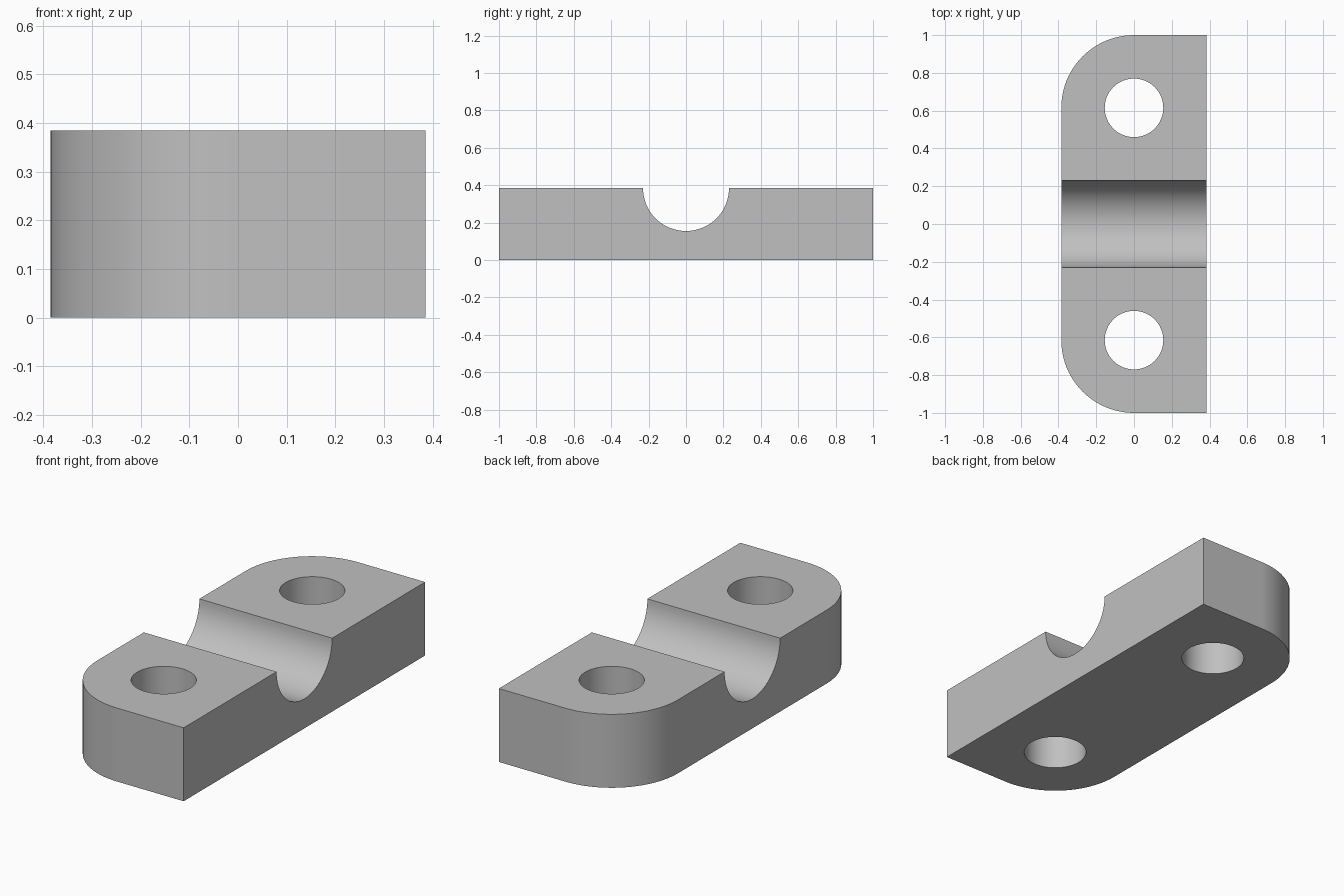
import bpy
import bmesh
from math import cos, sin, pi

HALF_W, HALF_L, HEIGHT = 0.385, 1.0, 0.385
HOLE_Y = HALF_L - HALF_W      # holes share their centres with the rounded corners
HOLE_R, GROOVE_R = 0.155, 0.23

if "Cube" in bpy.data.objects:
    bpy.data.objects.remove(bpy.data.objects["Cube"], do_unlink=True)

# Plain grey material
grey = bpy.data.materials.new("plain_grey")
grey.use_nodes = True
colour = (0.53, 0.53, 0.53, 1)
grey.diffuse_color = colour
grey.node_tree.nodes["Principled BSDF"].inputs["Base Color"].default_value = colour


def corner(centre_y, start, steps=24):
    """Quarter circle outline of one rounded corner."""
    return [(HALF_W * cos(start + pi / 2 * i / steps),
             centre_y + HALF_W * sin(start + pi / 2 * i / steps))
            for i in range(steps + 1)]


# Block: outline with two rounded corners, extruded upward
outline = [(HALF_W, -HALF_L), (HALF_W, HALF_L)]
outline += corner(HOLE_Y, pi / 2) + corner(-HOLE_Y, pi)
bm = bmesh.new()
base = bm.faces.new([bm.verts.new((x, y, 0)) for x, y in outline])
top = bmesh.ops.extrude_face_region(bm, geom=[base])["geom"]
bmesh.ops.translate(bm, vec=(0, 0, HEIGHT),
                    verts=[v for v in top if isinstance(v, bmesh.types.BMVert)])
bmesh.ops.recalc_face_normals(bm, faces=bm.faces)
mesh = bpy.data.meshes.new("clamp_block")
bm.to_mesh(mesh)
bm.free()
block = bpy.data.objects.new("clamp_block", mesh)
bpy.context.collection.objects.link(block)
mesh.materials.append(grey)


def cut(name, radius, location, rotation=(0, 0, 0)):
    """Subtract a round bar from the block."""
    bpy.ops.mesh.primitive_cylinder_add(vertices=64, radius=radius, depth=2,
                                        location=location, rotation=rotation)
    cutter = bpy.context.object
    cutter.name = name
    cutter.hide_render = True
    cutter.data.materials.append(grey)
    mod = block.modifiers.new(name, 'BOOLEAN')
    mod.operation, mod.solver, mod.object = 'DIFFERENCE', 'EXACT', cutter
    bpy.context.view_layer.objects.active = block
    bpy.ops.object.modifier_apply(modifier=mod.name)
    bpy.data.objects.remove(cutter, do_unlink=True)


# Bolt holes and the half-round groove across the top
for side in (-1, 1):
    cut("bolt_hole", HOLE_R, (0, side * HOLE_Y, HEIGHT / 2))
cut("groove", GROOVE_R, (0, 0, HEIGHT), (0, pi / 2, 0))

# Smooth curved walls, crisp edges
bpy.ops.object.select_all(action='DESELECT')
block.select_set(True)
bpy.context.view_layer.objects.active = block
bpy.ops.object.shade_smooth_by_angle()
weighted = block.modifiers.new("even_shading", 'WEIGHTED_NORMAL')
weighted.keep_sharp = True
